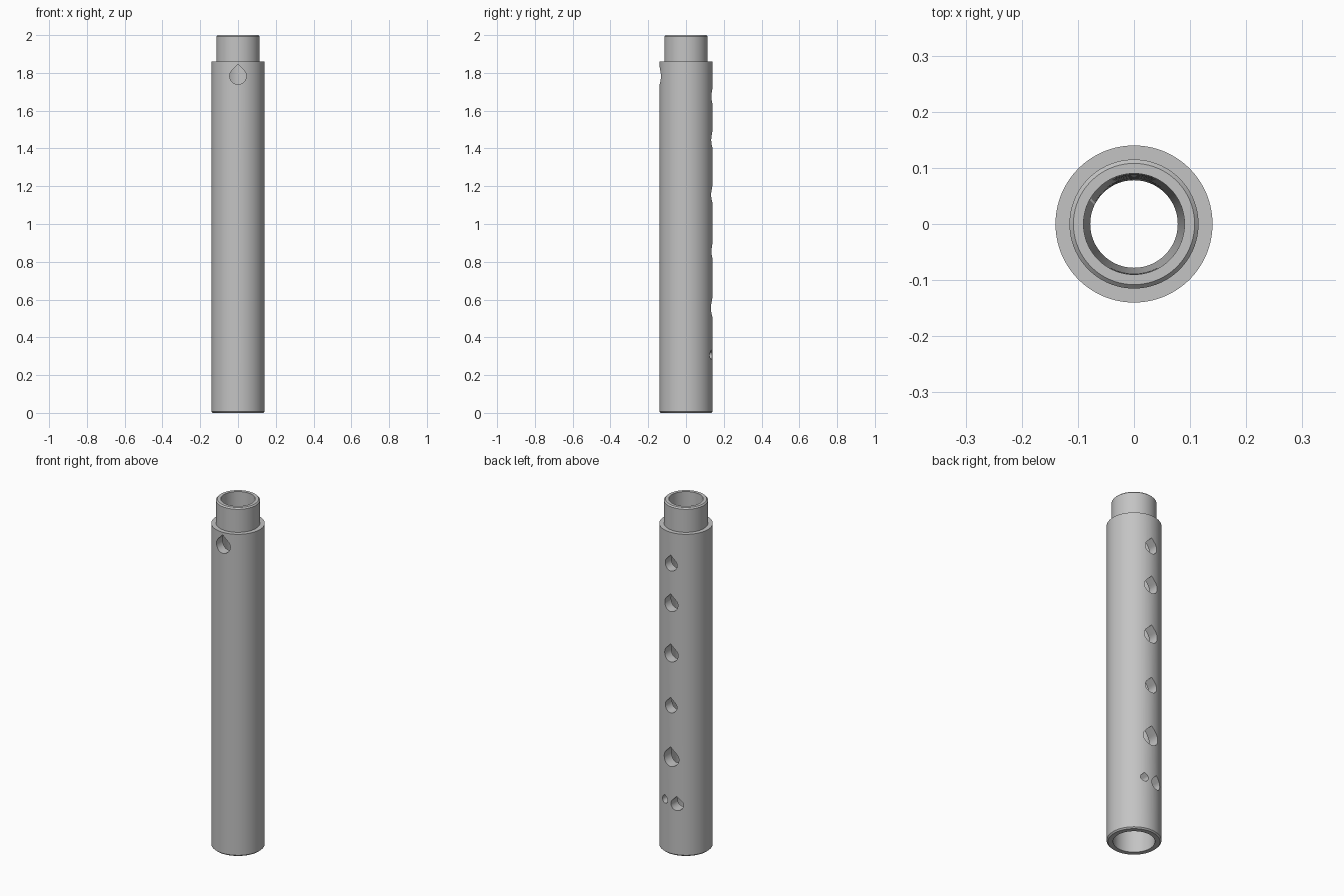
import bpy, bmesh, math
from mathutils import Vector

if "Cube" in bpy.data.objects:
    bpy.data.objects.remove(bpy.data.objects["Cube"])

# One plain grey for the whole part
GREY = (0.55, 0.55, 0.55, 1.0)
mat = bpy.data.materials.new("plain_grey")
mat.use_nodes = True
mat.diffuse_color = GREY
mat.node_tree.nodes["Principled BSDF"].inputs["Base Color"].default_value = GREY


def make_object(name, bm):
    bmesh.ops.recalc_face_normals(bm, faces=bm.faces)
    mesh = bpy.data.meshes.new(name)
    bm.to_mesh(mesh)
    bm.free()
    obj = bpy.data.objects.new(name, mesh)
    bpy.context.collection.objects.link(obj)
    return obj


def lathe(name, profile, steps=128):
    """Turn a closed (radius, z) profile around the z axis."""
    bm = bmesh.new()
    verts = [bm.verts.new((r, 0, z)) for r, z in profile]
    edges = [bm.edges.new((a, b)) for a, b in zip(verts, verts[1:] + verts[:1])]
    bmesh.ops.spin(bm, geom=verts + edges, cent=(0, 0, 0), axis=(0, 0, 1),
                   angle=math.tau, steps=steps, use_merge=True)
    bmesh.ops.remove_doubles(bm, verts=bm.verts, dist=1e-5)
    return make_object(name, bm)


def add_teardrop(bm, x, z, r, side):
    """Teardrop prism, pointed at the top, running outward along y."""
    arc = [math.radians(135 + 270 * i / 32) for i in range(33)]
    outline = [(r * math.cos(a), r * math.sin(a)) for a in arc]
    outline.append((0, r * math.sqrt(2)))
    face = bm.faces.new([bm.verts.new((x + u, side * 0.01, z + v)) for u, v in outline])
    ext = bmesh.ops.extrude_face_region(bm, geom=[face], use_keep_orig=True)
    moved = [g for g in ext["geom"] if isinstance(g, bmesh.types.BMVert)]
    bmesh.ops.translate(bm, verts=moved, vec=Vector((0, side * 0.2, 0)))


# Tube: chamfered body, stepped tenon on top, tapered bore, socket below
pipe = lathe("pipe_body", [
    (0.107, 0), (0.133, 0), (0.14, 0.007), (0.14, 1.86),
    (0.115, 1.86), (0.115, 1.993), (0.108, 2.0),
    (0.09, 2.0), (0.078, 0.14), (0.107, 0.14)])

# Finger holes down the back, the lowest one doubled, and a thumb hole in front
holes = bmesh.new()
for x, z, r in [(0, 1.675, 0.038), (0, 1.445, 0.042), (0, 1.155, 0.043),
                (0, 0.855, 0.037), (0, 0.555, 0.047),
                (-0.036, 0.295, 0.034), (0.041, 0.305, 0.021)]:
    add_teardrop(holes, x, z, r, 1)
add_teardrop(holes, 0, 1.783, 0.044, -1)
cutter = make_object("hole_cutter", holes)
cutter.hide_render = True

mod = pipe.modifiers.new("holes", "BOOLEAN")
mod.operation = "DIFFERENCE"
mod.solver = "EXACT"
mod.object = cutter
bpy.ops.object.select_all(action="DESELECT")
pipe.select_set(True)
bpy.context.view_layer.objects.active = pipe
bpy.ops.object.modifier_apply(modifier=mod.name)
bpy.data.objects.remove(cutter)

pipe.data.materials.clear()
pipe.data.materials.append(mat)
bpy.ops.object.shade_smooth_by_angle(angle=math.radians(30))
